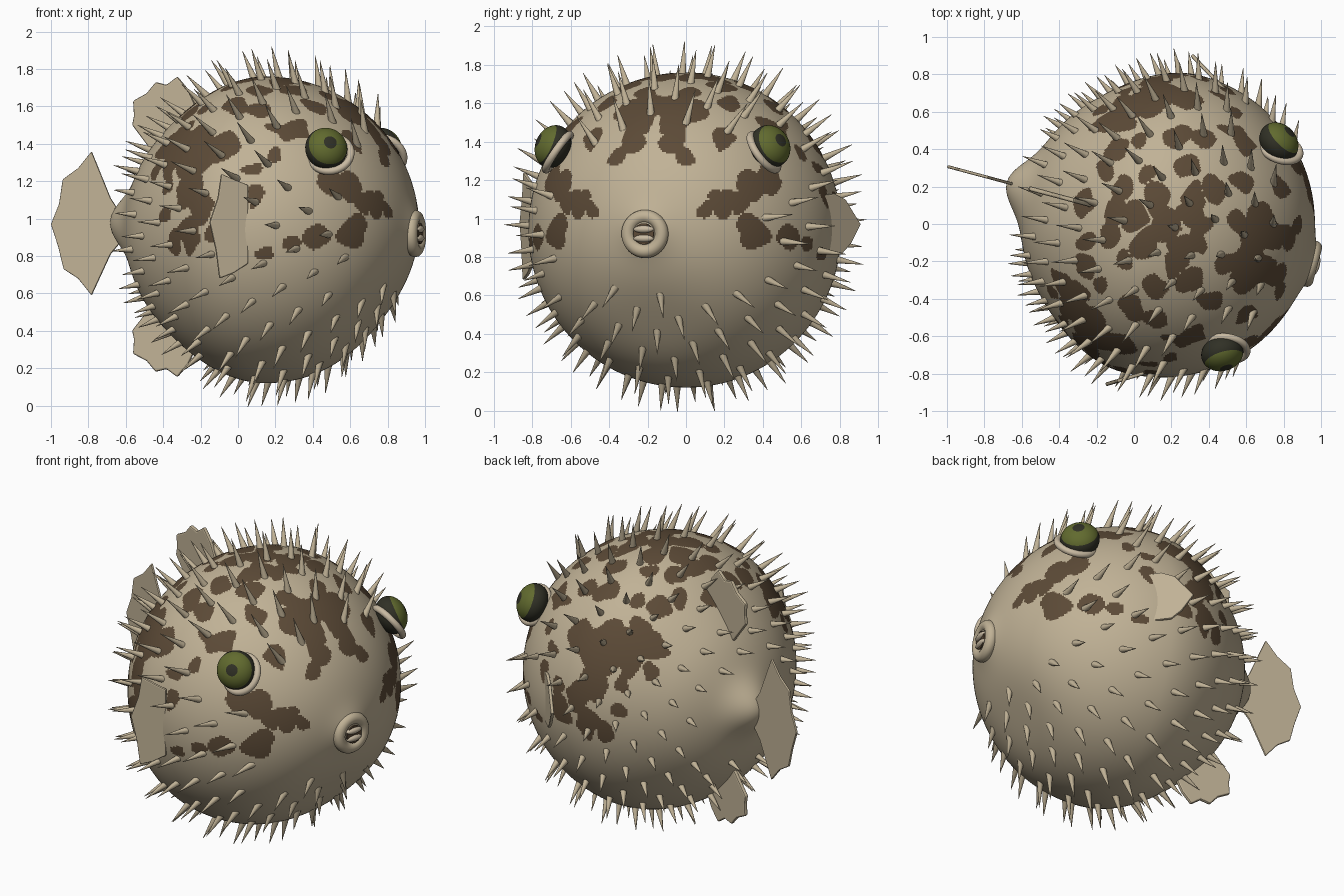
import bpy, bmesh, math
from mathutils import Vector, Matrix, noise

cube = bpy.data.objects.get("Cube")
if cube:
    bpy.data.objects.remove(cube, do_unlink=True)

# Everything is modelled nose to +X around the body centre, then placed
YAW = Matrix.Rotation(math.radians(-15), 4, 'Z')
PLACE = Matrix.Translation((0.15, 0, 0.94)) @ YAW
R = 0.82


def material(name, rgb):
    m = bpy.data.materials.new(name)
    m.use_nodes = True
    m.diffuse_color = (*rgb, 1)
    bsdf = m.node_tree.nodes["Principled BSDF"]
    bsdf.inputs["Base Color"].default_value = (*rgb, 1)
    bsdf.inputs["Roughness"].default_value = 0.7
    return m


TAN = material("tan skin", (0.53, 0.445, 0.305))
BROWN = material("brown spots", (0.107, 0.069, 0.038))
PALE = material("pale eyelid", (0.58, 0.49, 0.36))
GREEN = material("olive iris", (0.12, 0.145, 0.028))
DARK = material("dark eyeball", (0.03, 0.03, 0.019))


def finish(name, bm, mats, smooth=True):
    me = bpy.data.meshes.new(name)
    bm.normal_update()
    bm.to_mesh(me)
    bm.free()
    for m in mats:
        me.materials.append(m)
    if smooth:
        me.shade_smooth()
    ob = bpy.data.objects.new(name, me)
    bpy.context.scene.collection.objects.link(ob)
    ob.matrix_world = PLACE
    return ob


def facing(origin, axis):
    """Matrix that moves +Z onto an axis at an origin."""
    q = Vector((0, 0, 1)).rotation_difference(Vector(axis))
    return Matrix.Translation(origin) @ q.to_matrix().to_4x4()


def bump(d, axis, width):
    return math.exp(-(d.angle(Vector(axis)) / width) ** 2)


def body_radius(d):
    """Nearly a ball: tapered rear, tail stub, slight snout, flatter chin."""
    t = min(1, max(0, -d.x / 0.75))
    rear = t * t * (3 - 2 * t)
    return (R - 0.065 * rear + 0.105 * bump(d, (-1, 0, 0.05), 0.19)
            + 0.035 * bump(d, (1, 0, 0), 0.15)
            - 0.055 * bump(d, (0.8, 0, -0.6), 0.42))


# Spot centres and radii: first across the flank, then across the back
FLANK = [(-.2, 1.42, .1), (-.33, 1.48, .08), (-.28, 1.6, .06), (-.1, 1.37, .07),
         (-.27, 1.16, .08), (-.2, 1.05, .07), (-.28, .92, .08), (-.1, .95, .07),
         (.1, 1.12, .05), (.07, 1.28, .03), (.2, 1.35, .04), (.3, 1.48, .07),
         (.1, 1.58, .05), (.42, .92, .05), (.3, .87, .03), (.62, .93, .08),
         (.5, 1.2, .07), (.6, 1.18, .07), (.67, 1.11, .06), (.74, 1.07, .05),
         (.81, 1.03, .035), (.7, 1.5, .07), (.77, 1.4, .05), (.15, .83, .03),
         (.4, 1.6, .05), (-.07, 1.1, .06), (-.4, 1.2, .05), (-.43, 1.4, .07),
         (-.4, 1.3, .06), (-.36, .87, .04), (-.42, 1.03, .04), (-.49, 1.28, .04)]
BACK = [(.65, -.08, .1), (.6, -.28, .09), (.78, -.35, .05), (.8, -.05, .05),
        (.3, -.3, .06), (.25, -.12, .07), (.35, 0, .05), (.18, 0, .08),
        (.38, -.42, .05), (.1, -.33, .07), (-.05, -.2, .05), (-.15, -.08, .05),
        (-.3, -.1, .05), (-.2, -.33, .05), (0, -.45, .06), (.2, -.6, .04),
        (.6, -.5, .05), (0, .06, .07), (-.3, .12, .07), (-.33, -.48, .1),
        (-.2, -.54, .09), (-.08, -.64, .08), (-.25, -.62, .09), (-.42, -.33, .06),
        (.2, -.22, .06), (.5, -.2, .05), (.07, -.1, .06), (-.12, .1, .05)]


def spot_centres():
    back_turn = YAW.inverted()
    for a, b, r in FLANK:
        u, v = a - 0.15, b - 0.94
        yield back_turn @ Vector((u, -math.sqrt(max(0, R * R - u * u - v * v)), v)), r
    for a, b, r in BACK:
        u = a - 0.15
        yield back_turn @ Vector((u, b, math.sqrt(max(0, R * R - u * u - b * b)))), r


SPOTS = []
for c, r in spot_centres():
    c.y = abs(c.y)
    SPOTS.append((c.normalized() * R, r))


def is_spot(p):
    if p.z < -0.16:
        return False
    q = Vector((p.x, abs(p.y), p.z)).normalized() * R
    q += 0.045 * noise.noise_vector(q * 7)
    wobble = 0.035 * noise.noise(q * 10) + 0.01
    return any((q - c).length < r + wobble for c, r in SPOTS)


# Body with mottled back
bm = bmesh.new()
bmesh.ops.create_uvsphere(bm, u_segments=440, v_segments=230, radius=1)
for v in bm.verts:
    d = v.co.normalized()
    v.co = d * body_radius(d)
for f in bm.faces:
    f.material_index = int(is_spot(f.calc_center_median()))
finish("body", bm, [TAN, BROWN])

# Spines, spread evenly and swept backwards
EYE = Vector((0.49, 0.585, 0.435))
PECTORAL = Vector((0.05, 0.82, 0))
bm = bmesh.new()
COUNT = 275
for i in range(COUNT):
    z = 1 - 2 * (i + 0.5) / COUNT
    a = i * math.pi * (3 - math.sqrt(5))
    w = math.sqrt(1 - z * z)
    d = Vector((w * math.cos(a), w * math.sin(a), z))
    p = d * body_radius(d)
    side = Vector((p.x, abs(p.y), p.z))
    bare_face = d.x > 0.74 and d.z > -0.38
    if (bare_face or d.x < -0.91 or (side - EYE).length < 0.23
            or (side - PECTORAL).length < 0.15):
        continue
    sweep = 0.27 + 0.65 * abs(d.x)
    tip = (d - Vector((sweep, 0, 0))).normalized()
    length = (0.19 if z > 0.3 else 0.16) - 0.04 * max(0, -d.x)
    if d.x > 0.45 and z < -0.2:
        length = 0.13
    bmesh.ops.create_cone(bm, cap_ends=False, segments=10, radius1=0.022, radius2=0.001,
                          depth=length, matrix=facing(p + tip * (length / 2 - 0.02), tip))
finish("spines", bm, [TAN])


def ring(name, origin, axis, major, minor, mat):
    bm = bmesh.new()
    m = facing(origin, axis)
    n, k = 48, 14
    rows = []
    for i in range(n):
        a = math.tau * i / n
        row = []
        for j in range(k):
            b = math.tau * j / k
            s = major + minor * math.cos(b)
            row.append(bm.verts.new(m @ Vector((s * math.cos(a), s * math.sin(a), minor * math.sin(b)))))
        rows.append(row)
    for i in range(n):
        p, q = rows[i], rows[(i + 1) % n]
        for j in range(k):
            h = (j + 1) % k
            bm.faces.new((p[j], q[j], q[h], p[h]))
    return finish(name, bm, [mat])


def fin(name, outline, to_point, thickness=0.02):
    bm = bmesh.new()
    bm.faces.new([bm.verts.new(to_point(u, v)) for u, v in outline])
    ob = finish(name, bm, [TAN], smooth=False)
    solid = ob.modifiers.new("thickness", 'SOLIDIFY')
    solid.thickness = thickness
    solid.offset = 0
    edge = ob.modifiers.new("soft edge", 'BEVEL')
    edge.width = thickness * 0.35
    edge.segments = 2
    return ob


# Eyes, eyelids and pectoral fins; the left fin is half folded
SPREAD_FIN = [(.02, .24), (.1, .27), (.17, .30), (.19, .17), (.235, .04),
              (.2, -.11), (.18, -.26), (.1, -.23), (.02, -.18)]
FOLDED_FIN = [(-.03, .18), (.06, .19), (.14, .16), (.19, .1), (.25, .03),
              (.18, -.07), (.12, -.12), (-.03, -.13)]
for label, s, shape in (("left", 1, FOLDED_FIN), ("right", -1, SPREAD_FIN)):
    centre = Vector((EYE.x, s * EYE.y, EYE.z))
    bm = bmesh.new()
    bmesh.ops.create_uvsphere(bm, u_segments=48, v_segments=40, radius=1)
    for f in bm.faces:
        f.material_index = 1 if 0.4 < f.calc_center_median().z < 0.955 else 0
    bm.transform(facing(centre, (0.47, s * 0.78, 0.38)) @ Matrix.Diagonal((0.114, 0.114, 0.09, 1)))
    finish(label + "_eye", bm, [DARK, GREEN])
    ring(label + "_eyelid", centre + Vector((0.015, -s * 0.03, -0.03)),
         (0.1, s * 0.8, 0.55), 0.11, 0.02, PALE)
    fin(label + "_pectoral_fin", shape,
        lambda u, v: Vector((0.13 - 0.85 * u, s * (0.785 + 0.52 * u), v)))

# Tail, dorsal and anal fins on the middle plane
fin("tail_fin", [(-.8, .08), (-.86, .17), (-.965, .42), (-1.04, .33), (-1.125, .27),
                 (-1.145, .14), (-1.19, .03), (-1.15, -.09), (-1.12, -.21),
                 (-1.04, -.26), (-.965, -.35), (-.86, -.13), (-.8, -.06)],
    lambda u, v: Vector((u, 0, v)), 0.016)
for name, s in (("dorsal_fin", 1), ("anal_fin", -0.96)):
    fin(name, [(-.36, .6), (-.43, .75), (-.49, .82), (-.55, .775), (-.61, .79),
               (-.66, .73), (-.735, .69), (-.73, .61), (-.74, .56), (-.6, .38)],
        lambda u, v: Vector((u, 0, s * v)), 0.025)

# Mouth: puckered lips around two teeth
ring("lips", (0.825, 0, -0.02), (1, 0, 0), 0.09, 0.036, TAN)
for name, z in (("upper_tooth", 0.004), ("lower_tooth", -0.044)):
    bm = bmesh.new()
    bmesh.ops.create_uvsphere(bm, u_segments=24, v_segments=16, radius=1)
    bm.transform(Matrix.Translation((0.85, 0, z)) @ Matrix.Diagonal((0.022, 0.055, 0.02, 1)))
    finish(name, bm, [PALE])
bm = bmesh.new()
bmesh.ops.create_cone(bm, cap_ends=True, segments=24, radius1=0.055, radius2=0.055,
                      depth=0.008, matrix=facing((0.852, 0, -0.02), (1, 0, 0)))
finish("mouth_opening", bm, [BROWN], smooth=False)
